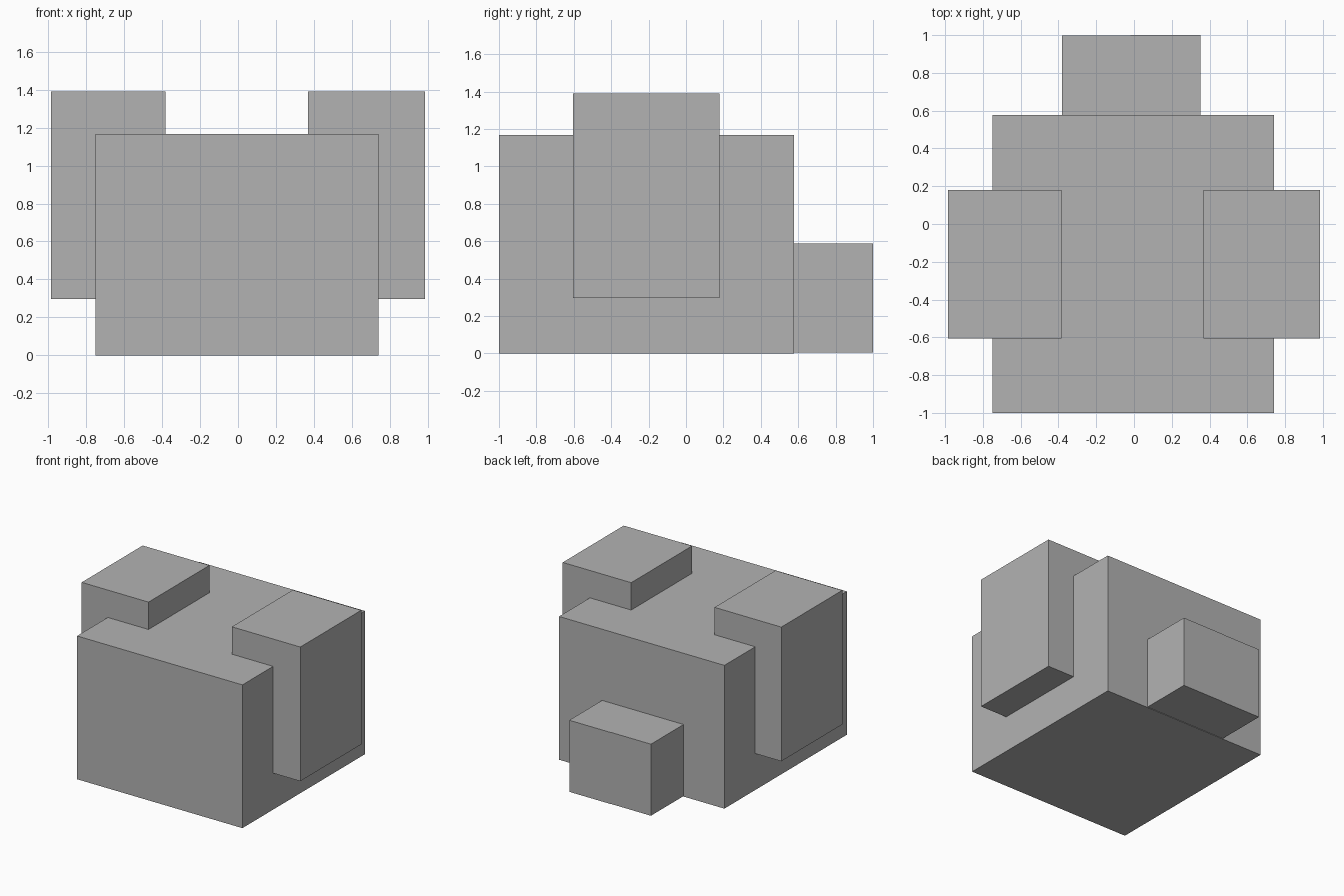
import bpy
import bmesh
from mathutils import Matrix, Vector

cube = bpy.data.objects.get("Cube")
if cube:
    bpy.data.objects.remove(cube, do_unlink=True)

# Single plain grey material
GREY = (0.45, 0.45, 0.45, 1.0)
grey = bpy.data.materials.new("plain_grey")
grey.use_nodes = True
grey.diffuse_color = GREY
grey.node_tree.nodes["Principled BSDF"].inputs["Base Color"].default_value = GREY


def box(name, low, high):
    """Add a flat-faced box spanning two opposite corners."""
    low, high = Vector(low), Vector(high)
    bm = bmesh.new()
    bmesh.ops.create_cube(bm, size=1.0, matrix=Matrix.LocRotScale(
        (low + high) / 2, None, high - low))
    mesh = bpy.data.meshes.new(name)
    bm.to_mesh(mesh)
    bm.free()
    mesh.materials.append(grey)
    obj = bpy.data.objects.new(name, mesh)
    bpy.context.collection.objects.link(obj)
    return obj


# Main block
box("main_body", (-0.75, -1.0, 0.0), (0.74, 0.577, 1.167))

# Raised blocks on either side
box("right_side_block", (-0.985, -0.605, 0.297), (-0.383, 0.18, 1.39))
box("left_side_block", (0.368, -0.605, 0.297), (0.985, 0.18, 1.39))

# Low pair of blocks at the back
box("right_back_block", (-0.382, 0.577, 0.004), (-0.018, 0.997, 0.587))
box("left_back_block", (-0.018, 0.575, 0.004), (0.352, 1.0, 0.587))
